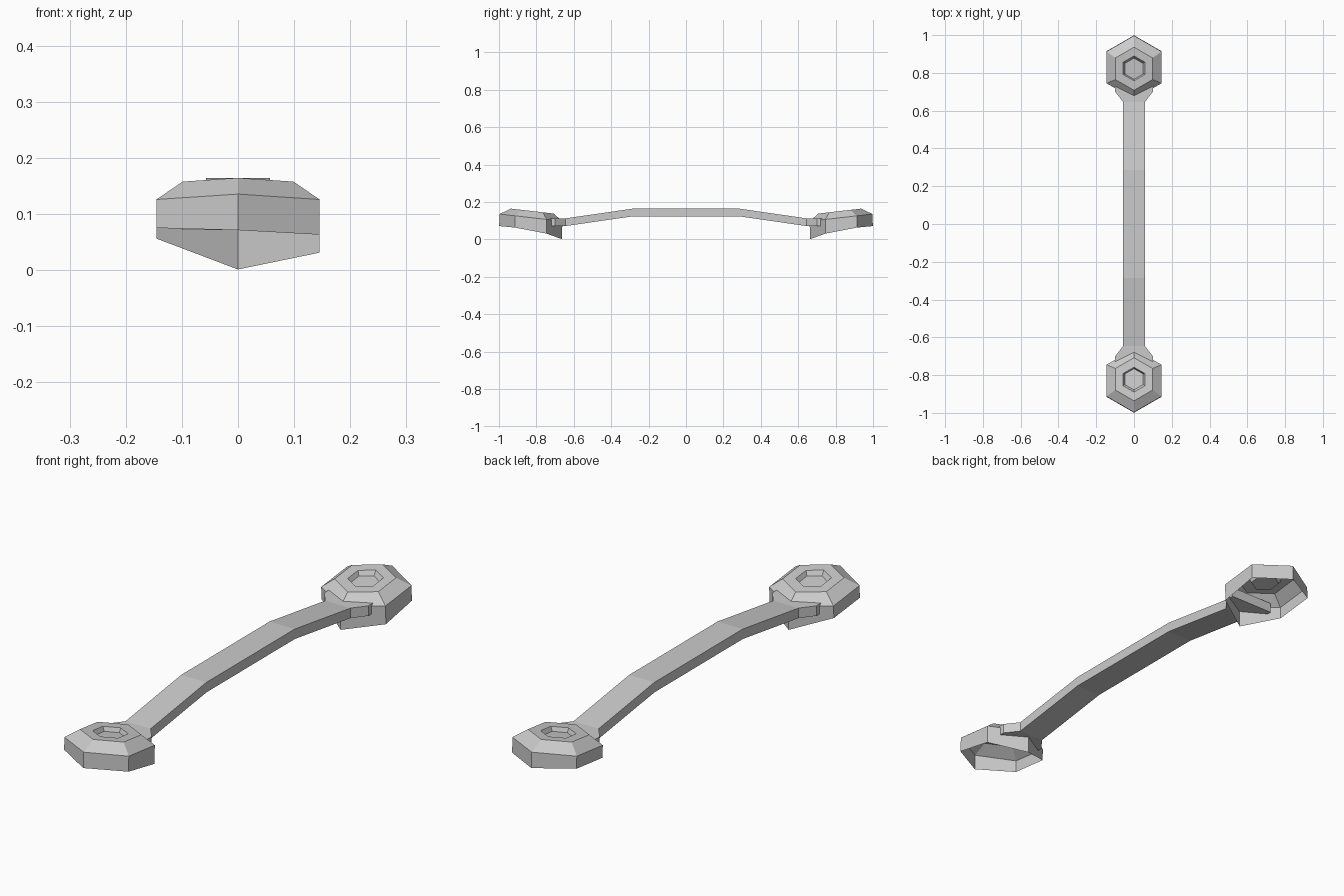
import bpy, bmesh
from math import sin, cos, pi

if "Cube" in bpy.data.objects:
    bpy.data.objects.remove(bpy.data.objects["Cube"], do_unlink=True)

GREY = (0.6, 0.6, 0.6, 1)
metal = bpy.data.materials.new("grey metal")
metal.use_nodes = True
metal.diffuse_color = GREY
metal.node_tree.nodes["Principled BSDF"].inputs["Base Color"].default_value = GREY


def finish(bm, name):
    mesh = bpy.data.meshes.new(name)
    bm.to_mesh(mesh)
    bm.free()
    mesh.materials.append(metal)
    obj = bpy.data.objects.new(name, mesh)
    bpy.context.collection.objects.link(obj)
    return obj


def bridge(bm, a, b):
    n = len(a)
    for i in range(n):
        bm.faces.new((a[i], a[(i + 1) % n], b[(i + 1) % n], b[i]))


# Bar: rectangular sections lofted along y, flared where it enters the caps
half = [(0.285, 0.057, 0.164), (0.645, 0.057, 0.112),
        (0.70, 0.1, 0.112), (0.738, 0.1, 0.112)]
sections = [(-y, w, z) for y, w, z in reversed(half)] + half
THICK = 0.041
bm = bmesh.new()
loops = [[bm.verts.new(p) for p in ((-w, y, z - THICK), (w, y, z - THICK), (w, y, z), (-w, y, z))]
         for y, w, z in sections]
for a, b in zip(loops, loops[1:]):
    bridge(bm, a, b)
bm.faces.new(loops[0])
bm.faces.new(loops[-1])
bmesh.ops.recalc_face_normals(bm, faces=bm.faces)
finish(bm, "handle_bar")


# Caps: open-bottomed hexagonal shells, tilted up towards their outer ends
def hex_ring(bm, side, centre_y, radius, z, slope):
    ring = []
    for k in range(6):
        a = k * pi / 3
        dy = radius * cos(a)
        ring.append(bm.verts.new((radius * sin(a), side * (centre_y + dy), z + slope * dy)))
    return ring


def make_cap(side, name):
    bm = bmesh.new()
    base = hex_ring(bm, side, 0.831, 0.168, 0.05, 0.14)
    # The lower edge is cut unevenly to meet the surface
    for v, z in zip(base, (0.071, 0.063, 0.031, 0.001, 0.056, 0.075)):
        v.co.z = z
    rings = [base,
             hex_ring(bm, side, 0.829, 0.168, 0.116, 0.115),   # shoulder
             hex_ring(bm, side, 0.822, 0.114, 0.151, 0.115),   # top edge
             hex_ring(bm, side, 0.824, 0.066, 0.151, 0.115),   # recess lip
             hex_ring(bm, side, 0.822, 0.056, 0.133, 0.115)]   # recess floor
    for a, b in zip(rings, rings[1:]):
        bridge(bm, a, b)
    bm.faces.new(rings[-1])
    bmesh.ops.recalc_face_normals(bm, faces=bm.faces)
    # Outside faces point away from the hollow
    floor = [f for f in bm.faces if len(f.verts) == 6][0]
    if floor.normal.z < 0:
        bmesh.ops.reverse_faces(bm, faces=bm.faces)
    finish(bm, name)


make_cap(-1, "front_cap")
make_cap(1, "back_cap")
